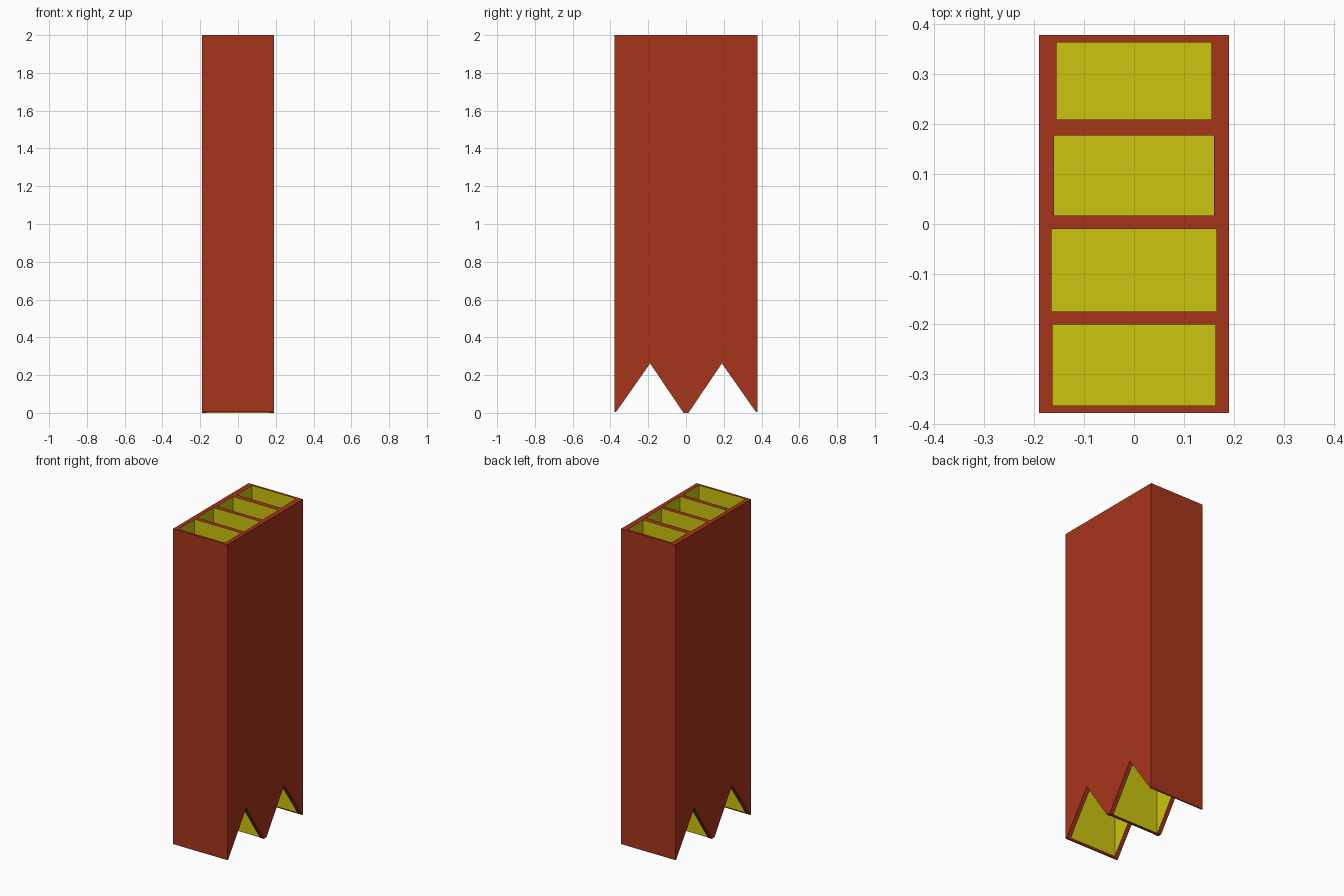
import bpy, bmesh

if "Cube" in bpy.data.objects:
    bpy.data.objects.remove(bpy.data.objects["Cube"])

def material(name, color):
    m = bpy.data.materials.new(name)
    m.diffuse_color = (*color, 1)
    m.use_nodes = True
    m.node_tree.nodes["Principled BSDF"].inputs["Base Color"].default_value = m.diffuse_color
    return m

red = material("red_clay", (0.39, 0.035, 0.011))
yellow = material("yellow_lining", (0.60, 0.56, 0.004))

def make_prism(name, profile, half_x, mat_index):
    """Closed YZ profile extruded along x."""
    bm = bmesh.new()
    face = bm.faces.new([bm.verts.new((-half_x, y, z)) for y, z in profile])
    ext = bmesh.ops.extrude_face_region(bm, geom=[face])["geom"]
    bmesh.ops.translate(bm, vec=(2 * half_x, 0, 0),
                        verts=[v for v in ext if isinstance(v, bmesh.types.BMVert)])
    bmesh.ops.recalc_face_normals(bm, faces=bm.faces[:])
    for f in bm.faces:
        f.material_index = mat_index
    me = bpy.data.meshes.new(name)
    bm.to_mesh(me)
    bm.free()
    me.materials.append(red)
    me.materials.append(yellow)
    ob = bpy.data.objects.new(name, me)
    bpy.context.collection.objects.link(ob)
    return ob

# Tall block with two V notches in the bottom
W, H = 0.378, 2.0
outline = [(-W, H), (-W, 0.005), (-0.370, 0.005), (-0.19, 0.262), (-0.013, 0),
           (0.013, 0), (0.19, 0.262), (0.370, 0.005), (W, 0.005), (W, H)]
body = make_prism("shaft_block", outline, 0.19, 0)

# Pockets: (y min, y max, half width in x, z min, z max)
top = [(-0.363, -0.201, 0.163), (-0.175, -0.010, 0.165),
       (0.017, 0.177, 0.160), (0.209, 0.363, 0.155)]
bottom = [(-0.364, -0.200), (-0.180, -0.010), (0.010, 0.180), (0.200, 0.364)]
pockets = [(a, b, hx, 1.0, 2.1) for a, b, hx in top]
pockets += [(a, b, 0.163, -0.1, 0.95) for a, b in bottom]

cutters = []
for a, b, hx, z0, z1 in pockets:
    c = make_prism("pocket_cutter", [(a, z0), (b, z0), (b, z1), (a, z1)], hx, 1)
    c.hide_render = True
    cutters.append(c)
    mod = body.modifiers.new("pocket", 'BOOLEAN')
    mod.operation, mod.solver, mod.object = 'DIFFERENCE', 'EXACT', c

# Bake the cuts and remove the cutters
deps = bpy.context.evaluated_depsgraph_get()
baked = bpy.data.meshes.new_from_object(body.evaluated_get(deps))
body.modifiers.clear()
body.data = baked
for c in cutters:
    bpy.data.objects.remove(c)
